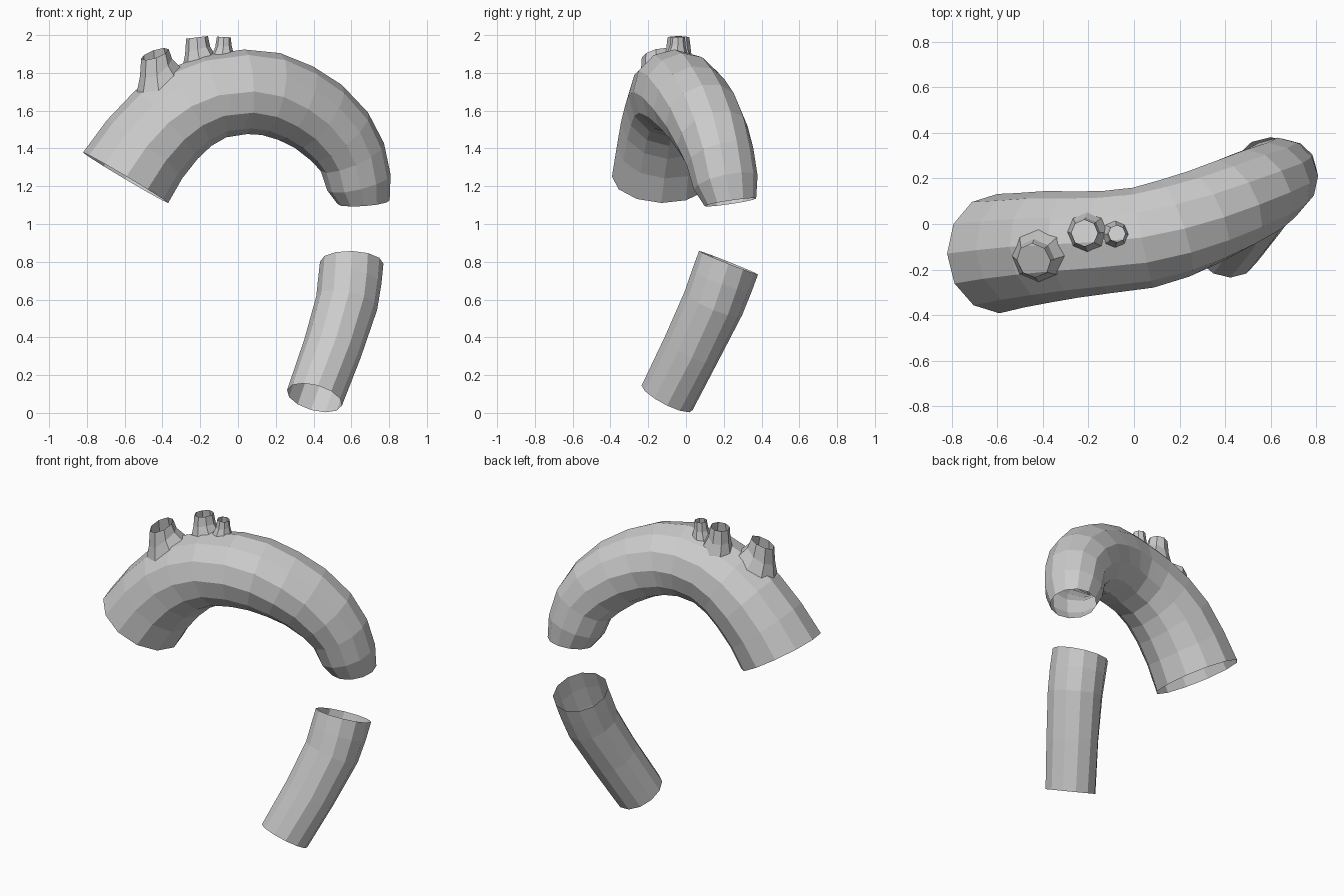
import bpy, bmesh, math
from mathutils import Vector
from mathutils.bvhtree import BVHTree

if "Cube" in bpy.data.objects:
    bpy.data.objects.remove(bpy.data.objects["Cube"])


def ring(center, normal, radius, sides, ref=Vector((0, 1, 0))):
    """Points of a circle around center, facing along normal."""
    t = Vector(normal).normalized()
    v = t.cross(ref).normalized()
    u = v.cross(t)
    return [Vector(center) + radius * (math.cos(a) * v + math.sin(a) * u)
            for a in (2 * math.pi * i / sides for i in range(sides))]


def loft(bm, rings):
    """Open tube through a list of equal-sized rings."""
    loops = [[bm.verts.new(p) for p in r] for r in rings]
    n = len(loops[0])
    for a, b in zip(loops, loops[1:]):
        for i in range(n):
            j = (i + 1) % n
            bm.faces.new((a[i], a[j], b[j], b[i]))
    bm.normal_update()


def path_rings(stations, start, end, sides):
    """Rings along (x, y, z, radius) stations with given end directions."""
    pts = [Vector(s[:3]) for s in stations]
    out = []
    for i, s in enumerate(stations):
        if i == 0:
            t = Vector(start)
        elif i == len(pts) - 1:
            t = Vector(end)
        else:
            t = ((pts[i + 1] - pts[i]).normalized()
                 + (pts[i] - pts[i - 1]).normalized())
        out.append(ring(pts[i], t, s[3], sides))
    return out


def finish(bm, name):
    mesh = bpy.data.meshes.new(name)
    bm.to_mesh(mesh)
    bm.free()
    obj = bpy.data.objects.new(name, mesh)
    bpy.context.collection.objects.link(obj)
    return obj


def cut_hole(bm, x, y, radius, sides):
    """Cut a vertical prism-shaped hole in the upper side of the arch."""
    def near():
        return [f for f in bm.faces if f.normal.z > 0.15
                and f.calc_center_median().z > 1.5
                and (f.calc_center_median().xy - Vector((x, y))).length < 0.25]
    inner = radius * math.cos(math.pi / sides)
    dirs = [Vector((math.cos(a), math.sin(a), 0)) for a in
            ((i + 0.5) * 2 * math.pi / sides for i in range(sides))]
    for d in dirs:
        faces = near()
        geom = set(faces)
        for f in faces:
            geom.update(f.edges)
            geom.update(f.verts)
        bmesh.ops.bisect_plane(bm, geom=list(geom), dist=1e-5,
                               plane_co=Vector((x, y, 0)) + d * inner, plane_no=d)
        bm.normal_update()
    c = Vector((x, y, 0))
    dead = [f for f in near()
            if all((f.calc_center_median() - c).dot(d) < inner for d in dirs)]
    bmesh.ops.delete(bm, geom=dead, context='FACES')


# Arched main vessel
arch = bmesh.new()
loft(arch, path_rings([
    (-.595, -.13, 1.245, .262), (-.495, -.115, 1.395, .252),
    (-.38, -.10, 1.525, .245), (-.26, -.09, 1.615, .234),
    (-.125, -.08, 1.675, .225), (.04, -.06, 1.70, .224),
    (.175, -.02, 1.688, .222), (.305, .03, 1.64, .215),
    (.425, .085, 1.57, .208), (.535, .14, 1.465, .198),
    (.605, .18, 1.355, .183), (.64, .21, 1.22, .173),
    (.665, .235, 1.115, .138)],
    (.51, .03, .86), (.07, .15, -1), 12))
surface = BVHTree.FromBMesh(arch)

# Branch stubs: base x, y, radius; rim centre, normal, radius
SIDES = 8
branches = [
    ("large_branch", (-.42, -.14, .115), (-.44, -.16, 1.9), (-.35, -.3, 1), .077),
    ("middle_branch", (-.205, -.035, .087), (-.217, -.04, 1.988), (-.12, 0, 1), .058),
    ("small_branch", (-.083, -.045, .058), (-.075, -.043, 1.99), (.05, 0, 1), .037),
]
for name, (x, y, r), rim_c, rim_n, rim_r in branches:
    flat = ring((x, y, 2.2), (0, 0, 1), r, SIDES)
    base = [surface.ray_cast(p, Vector((0, 0, -1)))[0] for p in flat]
    rim = ring(rim_c, rim_n, rim_r, SIDES)
    # flared foot: narrows quickly before rising to the rim
    neck = [Vector((*b.xy.lerp(t.xy, .7), b.z + .45 * (t.z - b.z)))
            for b, t in zip(base, rim)]
    bm = bmesh.new()
    loft(bm, [base, neck, rim])
    finish(bm, name)
    cut_hole(arch, x, y, r, SIDES)
finish(arch, "arch_vessel")

# Separate lower vessel
lower = bmesh.new()
loft(lower, path_rings([
    (.405, -.10, .08, .151), (.50, .03, .34, .157),
    (.575, .145, .58, .165), (.592, .19, .70, .168), (.602, .225, .795, .168)],
    (.25, .45, .87), (.03, .37, .93), 12))
finish(lower, "lower_vessel")
